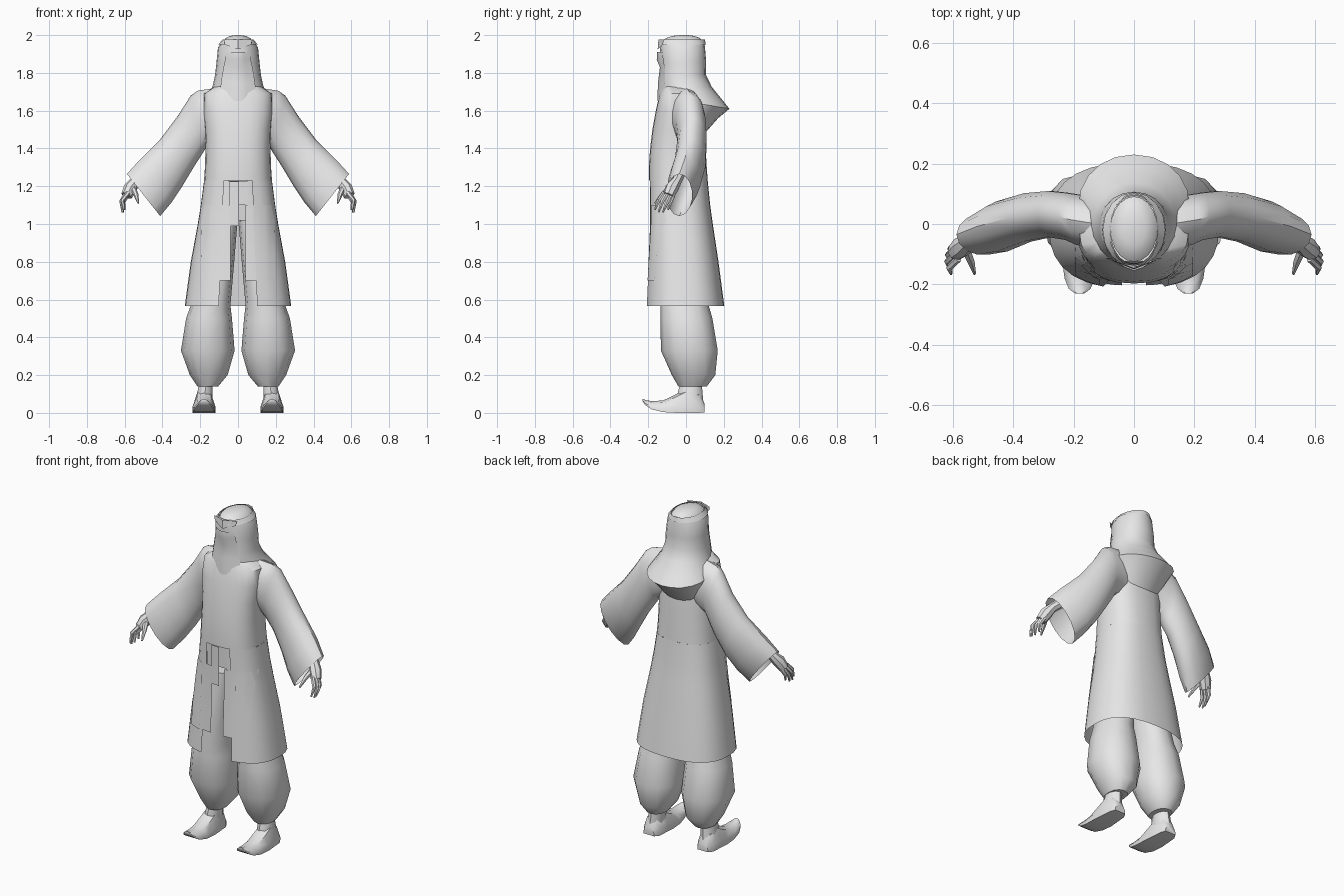
import bpy, bmesh, math
from mathutils import Vector

if "Cube" in bpy.data.objects:
    bpy.data.objects.remove(bpy.data.objects["Cube"])

cloth = bpy.data.materials.new("plain grey")
cloth.diffuse_color = (0.8, 0.8, 0.8, 1)
cloth.use_nodes = True
cloth.node_tree.nodes["Principled BSDF"].inputs["Base Color"].default_value = cloth.diffuse_color


def loft(name, rings, closed=True, cap=(False, False), angle=40):
    """Skin a list of equal-length point rings."""
    bm = bmesh.new()
    rows = [[bm.verts.new(p) for p in r] for r in rings]
    n = len(rows[0])
    for a, b in zip(rows, rows[1:]):
        for i in range(n if closed else n - 1):
            j = (i + 1) % n
            bm.faces.new((a[i], a[j], b[j], b[i]))
    for row, use in zip((rows[0], rows[-1]), cap):
        if use:
            bm.faces.new(row)
    bmesh.ops.recalc_face_normals(bm, faces=bm.faces)
    me = bpy.data.meshes.new(name)
    bm.to_mesh(me)
    bm.free()
    me.materials.append(cloth)
    ob = bpy.data.objects.new(name, me)
    bpy.context.collection.objects.link(ob)
    bpy.ops.object.select_all(action='DESELECT')
    ob.select_set(True)
    bpy.context.view_layer.objects.active = ob
    bpy.ops.object.shade_smooth_by_angle(angle=math.radians(angle))
    return ob


def sp(v, e):
    return math.copysign(abs(v) ** e, v)


def ring(zf, zb, hw, yf, yb, n=20, p=2.0, gap=0.0, cx=0.0):
    """Level or tilted oval from front yf to back yb, optionally open in front."""
    cy, ry = (yf + yb) / 2, (yb - yf) / 2
    t0 = math.asin((gap / hw) ** (p / 2)) if gap else 0
    m = n + 1 if gap else n
    out = []
    for i in range(m):
        t = t0 + (2 * math.pi - 2 * t0) * i / n
        s, c = sp(math.sin(t), 2 / p), sp(math.cos(t), 2 / p)
        out.append((cx + hw * s, cy - ry * c, (zf + zb) / 2 + (zf - zb) / 2 * c))
    return out


def flip(rings, side):
    return [[(x * side, y, z) for x, y, z in r] for r in rings]


def tube(pts, radii, n=6):
    """Round rings along a path."""
    out = []
    for i, (q, r) in enumerate(zip(pts, radii)):
        d = Vector(pts[min(i + 1, len(pts) - 1)]) - Vector(pts[max(i - 1, 0)])
        u = d.cross(Vector((0, 1, 0))).normalized()
        v = d.cross(u).normalized()
        out.append([tuple(Vector(q) + r * (u * math.cos(a) + v * math.sin(a)))
                    for a in (2 * math.pi * k / n for k in range(n))])
    return out


# coat: closed bodice over a skirt that is open in front (z, half width, front, back)
P = 2.5
skirt = [(1.23, .18, -.197, .115), (1.1, .197, -.195, .128), (1.0, .213, -.195, .142),
         (.8, .25, -.203, .172), (.565, .282, -.214, .203)]
bodice = [(1.73, .12, -.125, .07), (1.69, .18, -.14, .078), (1.6, .185, -.16, .085),
          (1.5, .175, -.178, .095), (1.4, .172, -.19, .104), (1.3, .175, -.197, .11), skirt[0]]
loft("coat_bodice", [ring(z, z, w, f, b, 24, P) for z, w, f, b in bodice], cap=(True, False))
loft("coat_skirt", [ring(z, z, w, f, b, 26, P, gap=.075 + .04 * (1.23 - z))
                    for z, w, f, b in skirt], closed=False)


def coat_front(x, z):
    """Front y of the skirt at x, z."""
    for a, b in zip(skirt, skirt[1:]):
        if b[0] <= z <= a[0]:
            k = (a[0] - z) / (a[0] - b[0])
            w, f, bk = (a[i] + (b[i] - a[i]) * k for i in (1, 2, 3))
            return (f + bk) / 2 - (bk - f) / 2 * (1 - min(1, abs(x) / w) ** P) ** (1 / P)


def panel(name, x0, x1, z0, z1, off):
    """Thin hanging cloth that follows the coat front."""
    rows = []
    for i in range(4):
        z = z1 + (z0 - z1) * i / 3
        rows.append([(x, coat_front(x, z) - off, z)
                     for x in (x0 + (x1 - x0) * j / 3 for j in range(4))])
    loft(name, rows, closed=False)


for side, tag in ((1, "left"), (-1, "right")):
    panel(tag + "_outer_panel", .115 * side, .195 * side, .7, 1.1, .006)
    panel(tag + "_inner_panel", .04 * side, .113 * side, .7, 1.1, -.004)
    panel(tag + "_waist_strip", .05 * side, .085 * side, 1.08, 1.23, -.012)
panel("sash_end", -.045, .005, .99, 1.225, -.006)
panel("sash_knot", -.06, .06, 1.1, 1.228, -.016)

# hood with a cowl falling behind (front z, back z, half width, front, back)
hood = [(1.975, 1.975, .078, -.132, .095), (1.93, 1.94, .106, -.138, .1),
        (1.85, 1.86, .114, -.13, .107), (1.78, 1.79, .122, -.138, .105),
        (1.73, 1.725, .135, -.14, .137), (1.69, 1.66, .165, -.13, .19),
        (1.67, 1.61, .185, -.12, .23), (1.64, 1.56, .17, -.11, .17),
        (1.6, 1.48, .15, -.1, .1)]
loft("hood", [ring(*h, n=20, p=2.1) for h in hood], angle=50)
loft("skull_cap", [ring(z, z, w, -w * 1.45 - .012, w * 1.3 - .01)
                   for z, w in ((1.968, .078), (1.985, .064), (1.996, .04), (2.0, .012))],
     cap=(False, True))
loft("head_band", [ring(z, z, w, f, b, 16) for z, w, f, b in
                   ((1.976, .082, -.142, .1), (1.95, .104, -.144, .105))], closed=False)
loft("brow_point", [[(-.075, -.118, 1.976), (0, -.146, 1.976), (.075, -.118, 1.976)],
                    [(-.07, -.122, 1.95), (0, -.15, 1.925), (.07, -.122, 1.95)]], closed=False)

# face veil with a nose ridge (z, half width, edge y, middle y)
loft("face_veil", [[(w * k, e + (m - e) * (1 - abs(k)) ** .6, z) for k in (-1, -.5, 0, .5, 1)]
                   for z, w, e, m in ((1.91, .06, -.122, -.153), (1.87, .068, -.12, -.155),
                                      (1.83, .077, -.112, -.138), (1.75, .09, -.112, -.148),
                                      (1.65, .1, -.12, -.152))], closed=False)

# sleeve sections: top x, z, bottom x, z, centre y, half depth
sleeve = [(.12, 1.72, .1, 1.43, 0, .09), (.215, 1.705, .165, 1.41, .015, .085),
          (.25, 1.68, .19, 1.37, .025, .08), (.32, 1.57, .235, 1.3, .033, .078),
          (.41, 1.45, .295, 1.2, .022, .082), (.52, 1.34, .355, 1.11, -.008, .085),
          (.588, 1.265, .412, 1.042, -.035, .068)]
# trouser sections: z, inner x, outer x, front, back
trouser = [(1.02, .002, .15, -.11, .07), (.8, .02, .19, -.13, .095), (.57, .04, .25, -.135, .12),
           (.5, .032, .275, -.135, .14), (.33, .018, .302, -.133, .168),
           (.2, .055, .255, -.075, .155), (.14, .105, .215, -.04, .11)]
# shoe sections: y, low z, high z, half width
shoe = [(.098, .003, .05, .035), (.07, 0, .11, .05), (0, 0, .13, .056), (-.05, 0, .1, .06),
        (-.12, .004, .066, .058), (-.18, .018, .062, .05), (-.215, .04, .068, .036),
        (-.23, .062, .075, .015)]
fingers = [[(.582, -.115, 1.165), (.612, -.145, 1.125), (.606, -.165, 1.075)],
           [(.592, -.1, 1.16), (.618, -.125, 1.12), (.612, -.145, 1.062)],
           [(.592, -.082, 1.155), (.616, -.103, 1.11), (.608, -.122, 1.062)],
           [(.585, -.067, 1.155), (.608, -.083, 1.115), (.6, -.095, 1.075)]]

for side, tag in ((1, "left"), (-1, "right")):
    rings = []
    for tx, tz, bx, bz, cy, ry in sleeve:
        rings.append([((tx + bx) / 2 + (tx - bx) / 2 * math.cos(a), cy + ry * math.sin(a),
                       (tz + bz) / 2 + (tz - bz) / 2 * math.cos(a))
                      for a in (2 * math.pi * k / 14 for k in range(14))])
    loft(tag + "_sleeve", flip(rings, side))

    # forearm, palm and digits
    loft(tag + "_palm", flip(tube([(.47, -.02, 1.29), (.545, -.05, 1.225), (.57, -.075, 1.19),
                                   (.59, -.093, 1.15)], [.03, .027, .036, .03], 8), side),
         cap=(True, True))
    for i, path in enumerate(fingers):
        loft(f"{tag}_finger_{i + 1}", flip(tube(path, [.012, .011, .005]), side),
             cap=(True, True))
    loft(tag + "_thumb", flip(tube([(.56, -.075, 1.2), (.54, -.125, 1.155),
                                    (.528, -.165, 1.11)], [.017, .013, .005]), side),
         cap=(True, True))

    # baggy trouser leg
    loft(tag + "_trouser_leg", flip([ring(z, z, (o - i) / 2, f, b, 12, 2.2, cx=(i + o) / 2)
                                     for z, i, o, f, b in trouser], side), cap=(True, True))

    # curled shoe and its ankle
    sections = []
    for y, lo, hi, w in shoe:
        shape = ((-1, 0), (1, 0), (1, .35), (.62, .85), (0, 1), (-.62, .85), (-1, .35))
        sections.append([(.18 + w * k, y, lo + (hi - lo) * h) for k, h in shape])
    loft(tag + "_shoe", flip(sections, side), cap=(True, True))
    loft(tag + "_ankle", flip([ring(z, z, w, f, b, 10, cx=x) for z, w, f, b, x in
                               ((.16, .038, -.03, .083, .17), (.1, .043, -.045, .088, .175),
                                (.05, .045, -.05, .092, .18))], side), cap=(True, True))
